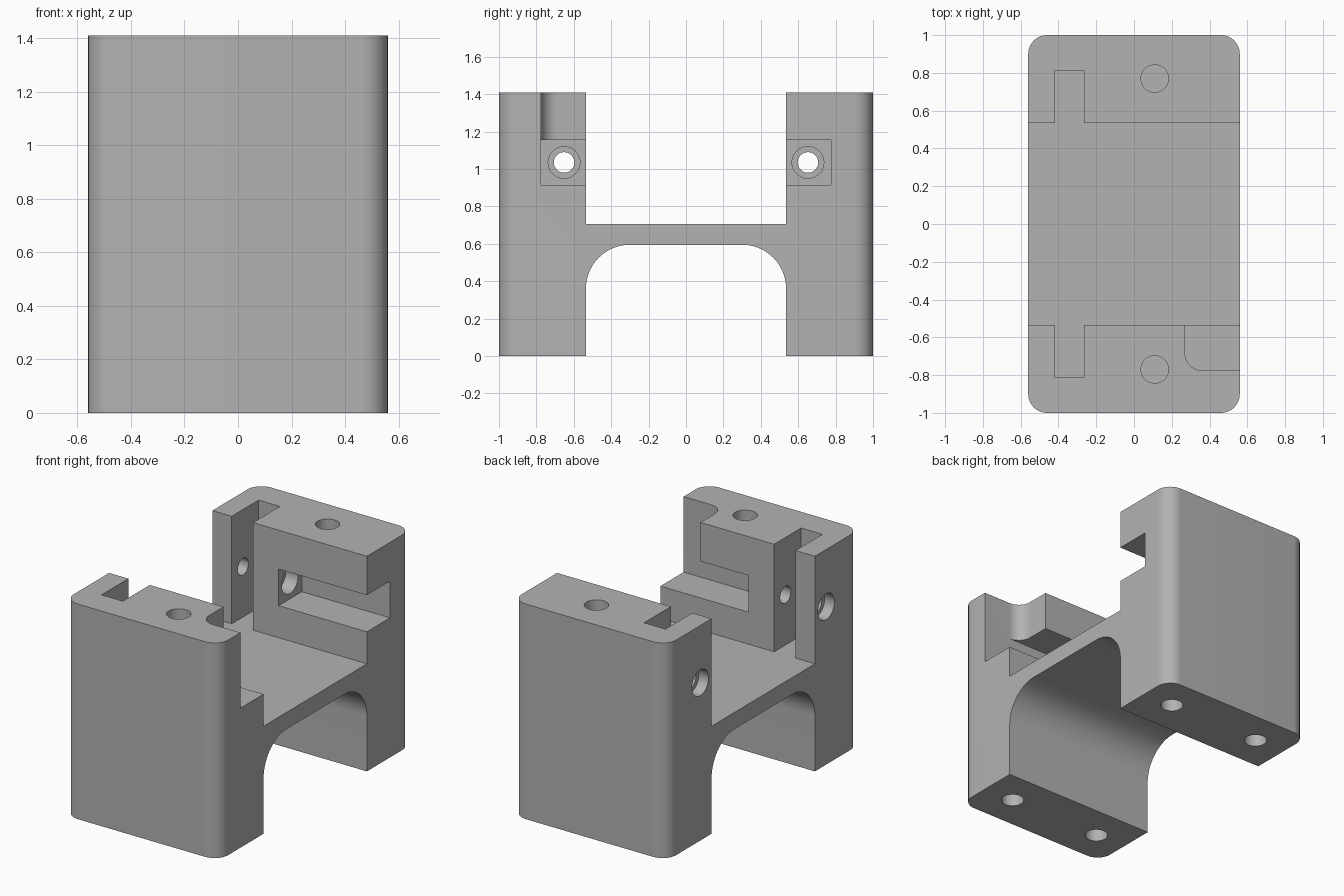
import bpy, bmesh, math
from mathutils import Matrix

if "Cube" in bpy.data.objects:
    bpy.data.objects.remove(bpy.data.objects["Cube"])

HX, HY, H = 0.56, 1.0, 1.41     # half width, half length, height
GAP = 0.535                     # half width of the gap between the towers
WALL = 0.775                    # outer wall of the nut pockets


def prism(name, pts, lo, hi, axis='Z'):
    """Extrude a 2D outline: (x, y) along Z, or (y, z) along X."""
    bm = bmesh.new()
    put = (lambda p, t: (p[0], p[1], t)) if axis == 'Z' else (lambda p, t: (t, p[0], p[1]))
    face = bm.faces.new([bm.verts.new(put(p, lo)) for p in pts])
    ext = bmesh.ops.extrude_face_region(bm, geom=[face])
    top = [v for v in ext['geom'] if isinstance(v, bmesh.types.BMVert)]
    shift = (0, 0, hi - lo) if axis == 'Z' else (hi - lo, 0, 0)
    bmesh.ops.translate(bm, verts=top, vec=shift)
    bmesh.ops.recalc_face_normals(bm, faces=bm.faces)
    me = bpy.data.meshes.new(name)
    bm.to_mesh(me)
    bm.free()
    ob = bpy.data.objects.new(name, me)
    bpy.context.collection.objects.link(ob)
    return ob


def arc(cx, cy, r, a0, a1, n=16):
    return [(cx + r * math.cos(math.radians(a0 + (a1 - a0) * i / n)),
             cy + r * math.sin(math.radians(a0 + (a1 - a0) * i / n))) for i in range(n + 1)]


def rect(a0, b0, a1, b1):
    return [(a0, b0), (a1, b0), (a1, b1), (a0, b1)]


def circle(cx, cy, r, n=40):
    return arc(cx, cy, r, 0, 360, n)[:-1]


# main block with rounded upright corners
r = 0.1
block = (arc(HX - r, HY - r, r, 0, 90) + arc(r - HX, HY - r, r, 90, 180)
         + arc(r - HX, r - HY, r, 180, 270) + arc(HX - r, r - HY, r, 270, 360))
body = prism("bracket_body", block, 0, H)

cutters = []


def cut(*args):
    cutters.append(prism("cutter", *args))


# upper channel with a narrow slot running into each tower
s0, s1, sy = -0.42, -0.265, 0.813
cut([(-0.8, -GAP), (s0, -GAP), (s0, -sy), (s1, -sy), (s1, -GAP), (0.8, -GAP),
     (0.8, GAP), (s1, GAP), (s1, sy), (s0, sy), (s0, GAP), (-0.8, GAP)], 0.705, 1.7)

# rounded arch underneath
ar, az = 0.235, 0.595
cut([(-GAP, -0.2), (GAP, -0.2)] + arc(GAP - ar, az - ar, ar, 0, 90, 24)
    + arc(ar - GAP, az - ar, ar, 90, 180, 24), -0.8, 0.8, 'X')

# open-topped corner pocket in the front tower
pr = 0.09
cut([(0.8, -WALL), (0.8, -0.4), (0.27, -0.4)]
    + arc(0.27 + pr, -WALL + pr, pr, 180, 270), 1.05, 1.7)

for s in (-1, 1):
    # side pocket
    cut(rect(-0.08, min(s * 0.4, s * WALL), 0.8, max(s * 0.4, s * WALL)), 0.915, 1.155)
    # cross bolt hole with a counterbore at each end
    cut(circle(s * 0.652, 1.035, 0.055), -0.8, 0.1, 'X')
    cut(circle(s * 0.652, 1.035, 0.085), -0.17, 0.1, 'X')
    cut(circle(s * 0.652, 1.035, 0.085), -0.8, -0.49, 'X')
    # blind hole in the tower top, two in the foot
    cut(circle(0.11, s * 0.77, 0.073), 1.21, 1.7)
    for x in (-0.34, 0.34):
        cut(circle(x, s * 0.77, 0.07), -0.2, 0.35)

# carve every cutter out of the block
bpy.context.view_layer.objects.active = body
for c in cutters:
    c.hide_render = True
    m = body.modifiers.new("carve", 'BOOLEAN')
    m.operation = 'DIFFERENCE'
    m.solver = 'EXACT'
    m.object = c
    bpy.ops.object.modifier_apply(modifier=m.name)
for c in cutters:
    bpy.data.objects.remove(c, do_unlink=True)

# plain grey finish, smooth curves with sharp edges kept
grey = bpy.data.materials.new("plain_grey")
grey.diffuse_color = (0.45, 0.45, 0.45, 1)
grey.use_nodes = True
grey.node_tree.nodes["Principled BSDF"].inputs["Base Color"].default_value = grey.diffuse_color
body.data.materials.clear()
body.data.materials.append(grey)
bpy.ops.object.select_all(action='DESELECT')
body.select_set(True)
bpy.ops.object.shade_smooth_by_angle(angle=math.radians(30))
